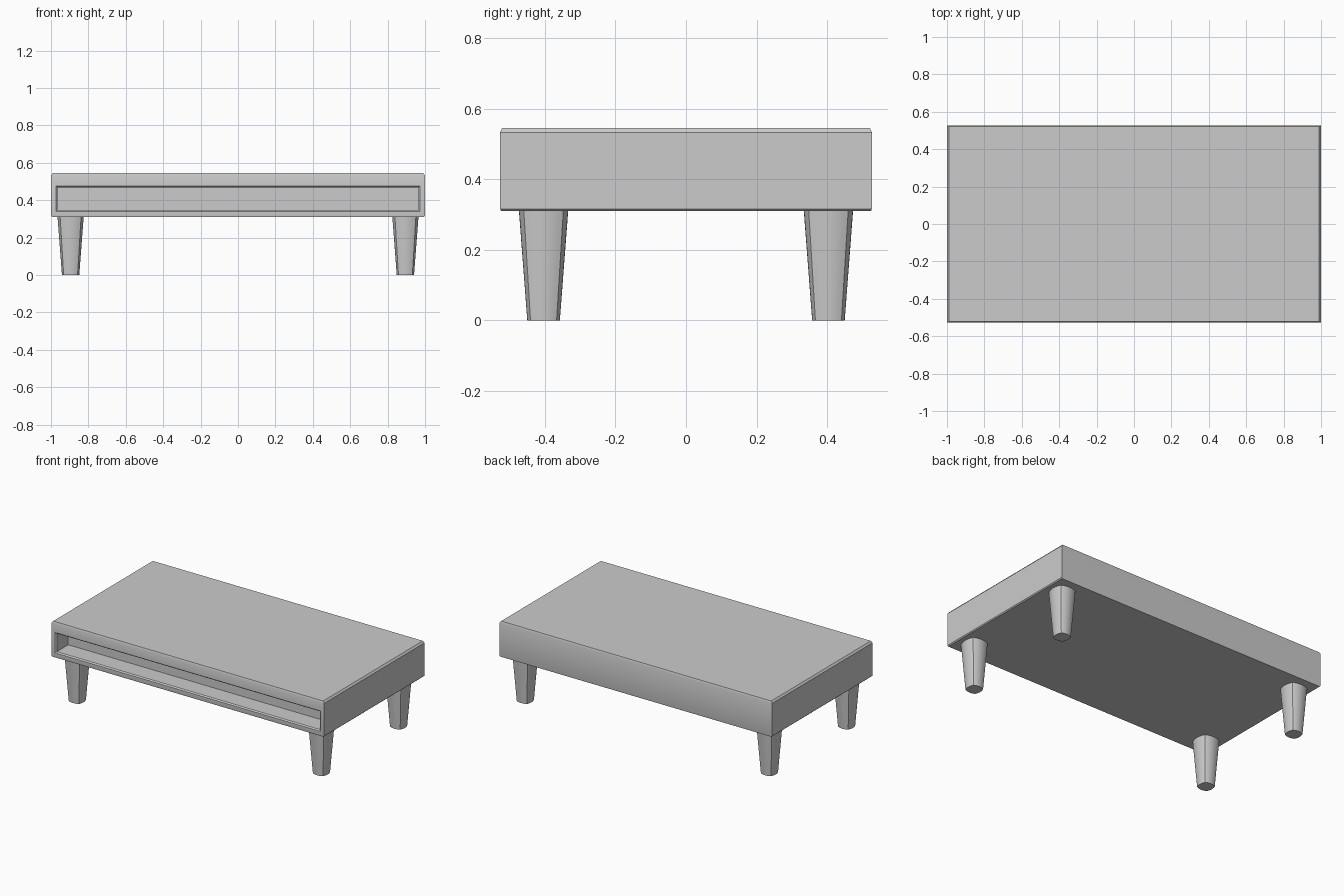
import bpy, bmesh, math

if "Cube" in bpy.data.objects:
    bpy.data.objects.remove(bpy.data.objects["Cube"])


def finish(name, bm):
    bmesh.ops.recalc_face_normals(bm, faces=bm.faces)
    mesh = bpy.data.meshes.new(name)
    bm.to_mesh(mesh)
    bm.free()
    ob = bpy.data.objects.new(name, mesh)
    bpy.context.collection.objects.link(ob)
    bpy.ops.object.select_all(action='DESELECT')
    ob.select_set(True)
    bpy.context.view_layer.objects.active = ob
    bpy.ops.object.shade_smooth_by_angle(angle=math.radians(30))
    return ob


def bridge(bm, a, b):
    n = len(a)
    return [bm.faces.new((a[i], a[(i + 1) % n], b[(i + 1) % n], b[i])) for i in range(n)]


# Cabinet: stacked rectangles give the thin chamfers at top and bottom
bm = bmesh.new()
levels = [(0.994, 0.525, 0.31), (1.0, 0.527, 0.316), (1.0, 0.527, 0.533), (0.99, 0.522, 0.545)]
rings = [[bm.verts.new((sx * x, sy * y, z)) for sx, sy in ((-1, -1), (1, -1), (1, 1), (-1, 1))]
         for x, y, z in levels]
bm.faces.new(rings[0])
bm.faces.new(rings[-1])
front = None
for i in range(3):
    faces = bridge(bm, rings[i], rings[i + 1])
    if i == 1:
        front = faces[0]
bm.faces.remove(front)

# Open front compartment: frame, chamfered lip, then the recess
loop = [rings[1][0], rings[1][1], rings[2][1], rings[2][0]]
for x, y, z0, z1 in [(0.973, -0.527, 0.341, 0.476),
                     (0.965, -0.519, 0.348, 0.469),
                     (0.965, -0.40, 0.348, 0.469)]:
    new = [bm.verts.new(p) for p in ((-x, y, z0), (x, y, z0), (x, y, z1), (-x, y, z1))]
    bridge(bm, loop, new)
    loop = new
bm.faces.new(loop)
finish("cabinet", bm)


# Legs: tapered square section with bulging sides and crisp corners
def leg(name, cx, cy):
    bm = bmesh.new()
    steps = 8
    rings = []
    for scale, z in ((0.66, 0.0), (1.0, 0.312)):
        ring = []
        for side in range(4):
            ang = side * math.pi / 2
            for k in range(steps):
                t = -1 + 2 * k / steps
                u, v = 0.07 - 0.014 * t * t, 0.056 * t
                ring.append(bm.verts.new((cx + scale * (u * math.cos(ang) - v * math.sin(ang)),
                                          cy + scale * (u * math.sin(ang) + v * math.cos(ang)), z)))
        rings.append(ring)
    bridge(bm, *rings)
    bm.faces.new(rings[0])
    bm.faces.new(rings[1])
    finish(name, bm)


for sx, side in ((-1, "left"), (1, "right")):
    for sy, end in ((-1, "front"), (1, "back")):
        leg(f"{end}_{side}_leg", sx * 0.895, sy * 0.404)
